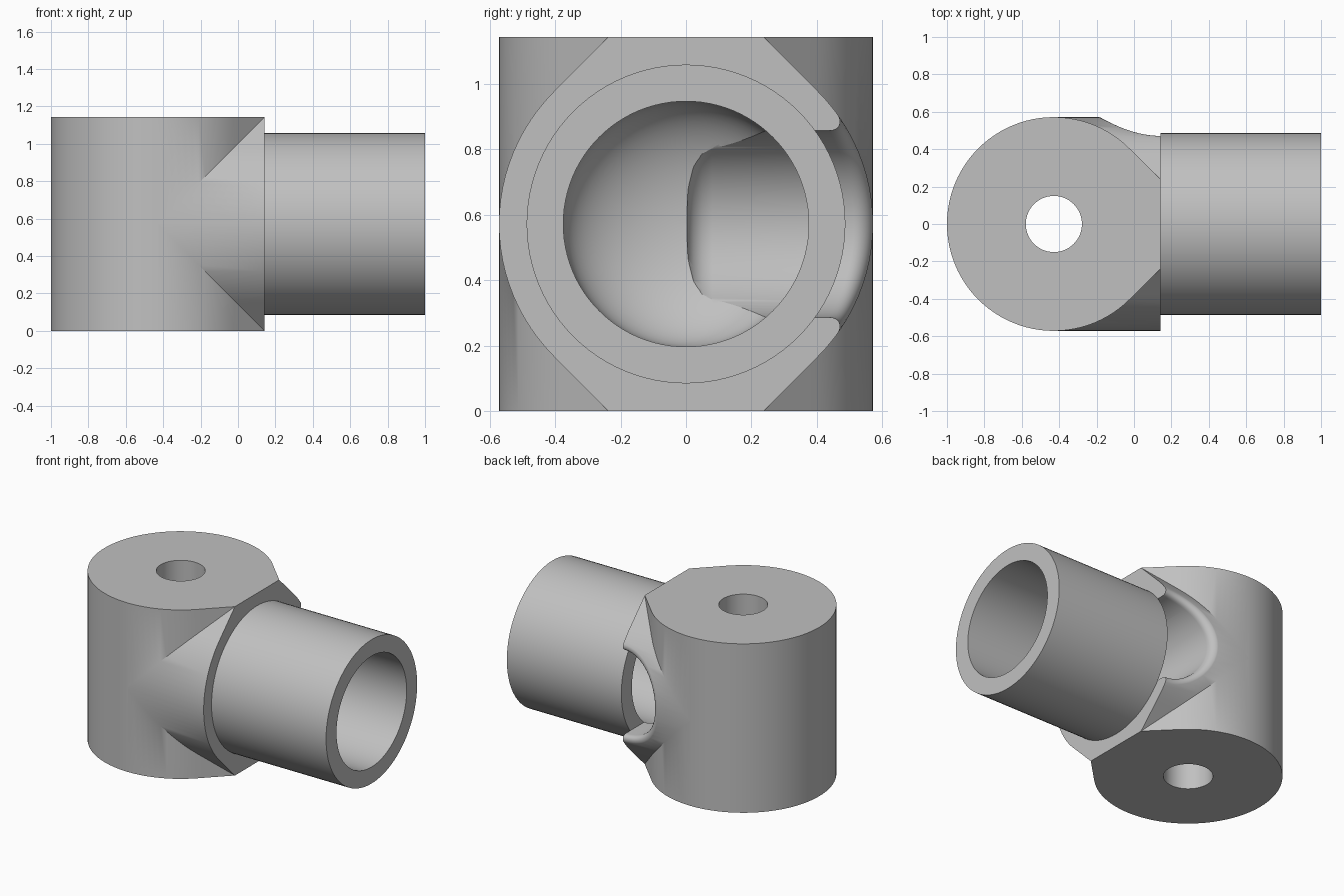
import bpy, bmesh
from math import pi, sin, cos, sqrt, radians
from mathutils import Matrix, Vector

cube = bpy.data.objects.get("Cube")
if cube:
    bpy.data.objects.remove(cube, do_unlink=True)

R = 0.5715            # body radius
H = 2 * R             # body height
PIN_X = R - 1         # vertical axis
FACE_X = H - 1        # flange plane
BORE, TUBE, PORT, LIP = 0.375, 0.487, 0.285, 0.06
SEG = 96

grey = bpy.data.materials.new("plain_grey")
grey.use_nodes = True
colour = (0.53, 0.53, 0.53, 1)
grey.diffuse_color = colour
grey.node_tree.nodes["Principled BSDF"].inputs["Base Color"].default_value = colour


def loft(name, rings, closed=False):
    """Skin a list of equal-length point rings, capping the ends unless closed."""
    bm = bmesh.new()
    vs = [[bm.verts.new(p) for p in ring] for ring in rings]
    n = len(vs[0])
    pairs = list(zip(vs, vs[1:])) + ([(vs[-1], vs[0])] if closed else [])
    for a, b in pairs:
        for i in range(n):
            j = (i + 1) % n
            bm.faces.new((a[i], a[j], b[j], b[i]))
    if not closed:
        bm.faces.new(vs[0])
        bm.faces.new(vs[-1])
    bmesh.ops.recalc_face_normals(bm, faces=bm.faces)
    mesh = bpy.data.meshes.new(name)
    bm.to_mesh(mesh)
    bm.free()
    mesh.materials.append(grey)
    ob = bpy.data.objects.new(name, mesh)
    bpy.context.collection.objects.link(ob)
    return ob


def circle(r):
    return [(r * cos(2 * pi * i / SEG), r * sin(2 * pi * i / SEG)) for i in range(SEG)]


def pointed(r, both):
    """Circle drawn out to a 45 degree point at +u, and at -u if both."""
    tip = r * sqrt(2)
    pts = []
    for i, (u, v) in enumerate(circle(r)):
        a = 2 * pi * i / SEG
        if cos(a) > cos(pi / 4) + 1e-4:
            u = tip - abs(v)
        elif both and cos(a) < -cos(pi / 4) - 1e-4:
            u = abs(v) - tip
        pts.append((u, v))
    return pts


def along_x(pts, x):
    return [(x, v, u + R) for u, v in pts]


def along_z(pts, z):
    return [(u + PIN_X, v, z) for u, v in pts]


def combine(target, tool, operation):
    mod = target.modifiers.new(operation.lower(), "BOOLEAN")
    mod.operation = operation
    mod.solver = "EXACT"
    mod.object = tool
    bpy.context.view_layer.objects.active = target
    bpy.ops.object.modifier_apply(modifier=mod.name)
    bpy.data.objects.remove(tool, do_unlink=True)


# Body: upright and sideways pointed cylinders, trimmed by a block
body = loft("joint_body", [along_z(pointed(R, False), z) for z in (-0.2, H + 0.2)])
arm = loft("sideways_barrel", [along_x(pointed(R, True), x) for x in (PIN_X + 0.004, 0.5)])
combine(body, arm, "UNION")
block = [(-1, -1), (1, -1), (1, 1), (-1, 1)]
trim = loft("trim_block", [[(FACE_X - 1.5 + 1.5 * u, v, z) for u, v in block] for z in (0, H)])
combine(body, trim, "INTERSECT")

# Pin hole
combine(body, loft("pin_cutter", [along_z(circle(0.15), z) for z in (-0.1, H + 0.1)]), "DIFFERENCE")

# Domed end of the bore
dome = [along_x(circle(BORE), FACE_X + 0.1)]
for k in range(16):
    t = k / 16 * pi / 2
    dome.append(along_x(circle(BORE * cos(t)), FACE_X - 0.22 * sin(t)))
dome.append(along_x(circle(0.003), FACE_X - 0.22))
combine(body, loft("bore_cutter", dome), "DIFFERENCE")


# Side port whose rounded lip follows the barrel surface
def port_ring(r, depth=None, drop=0.0):
    ring = []
    for u, v in circle(r):
        y = depth if depth is not None else sqrt(R * R - v * v) - drop
        ring.append((FACE_X + u, y, R + v))
    return ring


port = []
for k in range(5):
    t = k / 4 * pi / 2
    port.append(port_ring(PORT - 0.08 * (1 - sin(t)), depth=0.08 * (1 - cos(t))))
for k in range(9):
    t = k / 8 * pi / 2
    port.append(port_ring(PORT + LIP * (1 - cos(t)), drop=LIP * (1 - sin(t)) - 0.002))
port.append(port_ring(PORT + LIP, depth=0.8))
combine(body, loft("port_cutter", port), "DIFFERENCE")

# Hollow tube
tube = loft("tube", [along_x(circle(r), x) for r, x in
                     ((TUBE, FACE_X), (TUBE, 1), (BORE, 1), (BORE, FACE_X))], closed=True)

for ob in (body, tube):
    bpy.ops.object.select_all(action="DESELECT")
    ob.select_set(True)
    bpy.context.view_layer.objects.active = ob
    bpy.ops.object.shade_smooth_by_angle(angle=radians(30))
